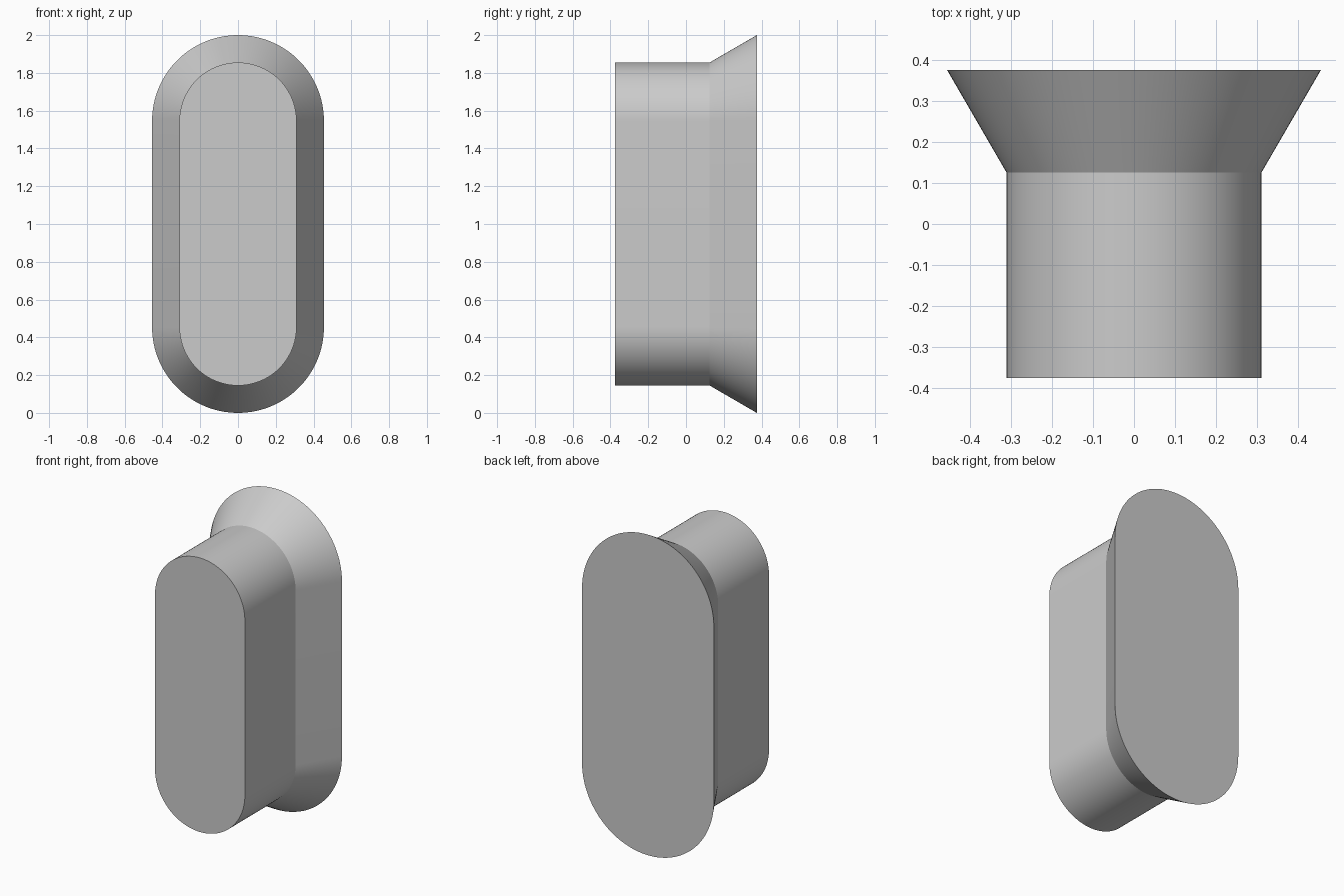
import bpy, bmesh, math

cube = bpy.data.objects.get("Cube")
if cube:
    bpy.data.objects.remove(cube, do_unlink=True)

# Single plain grey
grey = bpy.data.materials.new("light_grey")
grey.use_nodes = True
grey.diffuse_color = (0.6, 0.6, 0.6, 1)
grey.node_tree.nodes["Principled BSDF"].inputs["Base Color"].default_value = grey.diffuse_color

LOW, HIGH, ARC = 0.455, 1.545, 64   # end-arc centres and segments per arc


def slot_ring(bm, radius, y):
    """Upright slot outline: two half circles joined by straight sides."""
    ring = []
    for centre, start in ((HIGH, 0), (LOW, math.pi)):
        for i in range(ARC + 1):
            a = start + math.pi * i / ARC
            ring.append(bm.verts.new((radius * math.cos(a), y, centre + radius * math.sin(a))))
    return ring


# Straight plug that flares out to a wide back
bm = bmesh.new()
rings = [slot_ring(bm, r, y) for r, y in ((0.31, -0.375), (0.31, 0.125), (0.455, 0.375))]
for a, b in zip(rings, rings[1:]):
    for i in range(len(a)):
        j = (i + 1) % len(a)
        bm.faces.new((a[i], a[j], b[j], b[i]))
bm.faces.new(rings[0])
bm.faces.new(rings[-1])
bmesh.ops.recalc_face_normals(bm, faces=bm.faces)
mesh = bpy.data.meshes.new("flared_slot_plug")
bm.to_mesh(mesh)
bm.free()
mesh.materials.append(grey)
plug = bpy.data.objects.new("flared_slot_plug", mesh)
bpy.context.collection.objects.link(plug)

# Smooth round walls, crisp rims
bpy.context.view_layer.objects.active = plug
plug.select_set(True)
bpy.ops.object.shade_smooth_by_angle(angle=math.radians(20))
